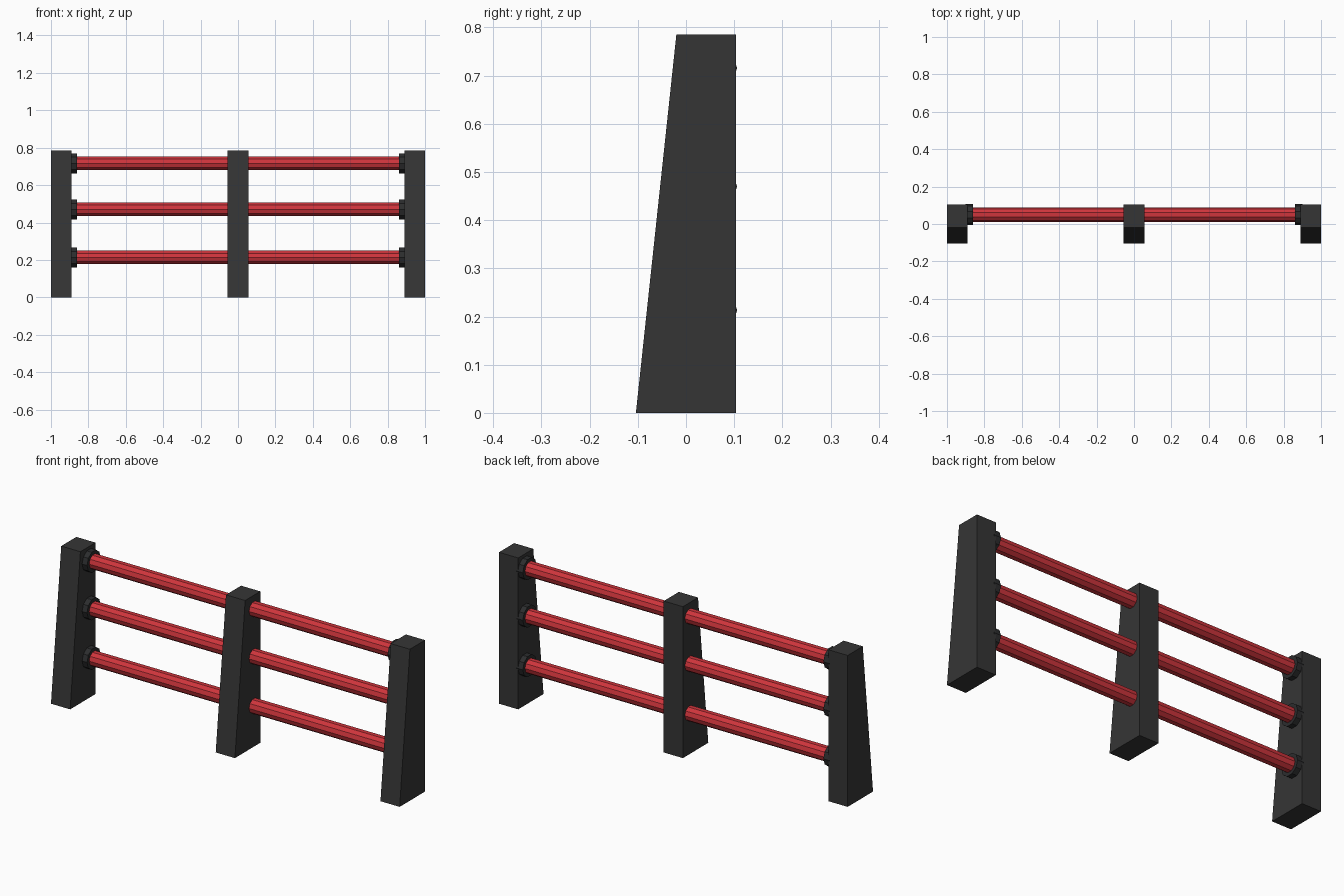
import bpy
import math

default = bpy.data.objects.get("Cube")
if default:
    bpy.data.objects.remove(default, do_unlink=True)


def material(name, colour):
    mat = bpy.data.materials.new(name)
    mat.use_nodes = True
    mat.diffuse_color = colour
    mat.node_tree.nodes["Principled BSDF"].inputs["Base Color"].default_value = colour
    return mat


charcoal = material("charcoal", (0.036, 0.036, 0.036, 1))
dark_grey = material("dark grey", (0.025, 0.026, 0.027, 1))
red = material("red", (0.62, 0.035, 0.045, 1))

# Shared layout
POST_HALF = 0.055
POST_X = 1 - POST_HALF
RAIL_Y = 0.05
RAIL_HEIGHTS = {"lower": 0.213, "middle": 0.47, "upper": 0.716}


def extrude_x(name, profile, x0, x1, mat):
    """Solid prism with a (y, z) profile running along x."""
    n = len(profile)
    verts = [(x, y, z) for x in (x0, x1) for y, z in profile]
    faces = [tuple(reversed(range(n))), tuple(range(n, 2 * n))]
    faces += [(i, (i + 1) % n, (i + 1) % n + n, i + n) for i in range(n)]
    mesh = bpy.data.meshes.new(name)
    mesh.from_pydata(verts, [], faces)
    mesh.materials.append(mat)
    obj = bpy.data.objects.new(name, mesh)
    bpy.context.collection.objects.link(obj)
    return obj


def ring(radius, z, sides=10):
    """Polygon around a rail axis, with a corner facing the front."""
    angles = [2 * math.pi * i / sides for i in range(sides)]
    return [(RAIL_Y + radius * math.cos(a), z + radius * math.sin(a)) for a in angles]


# Posts: upright back, front leaning back towards the top
post_profile = [(-0.104, 0), (0.104, 0), (0.104, 0.785), (-0.02, 0.785)]
for side, x in (("right", -POST_X), ("middle", 0), ("left", POST_X)):
    extrude_x(side + "_post", post_profile, x - POST_HALF, x + POST_HALF, charcoal)

# Rails pass through the middle post and end in collars on the outer posts
for level, z in RAIL_HEIGHTS.items():
    extrude_x(level + "_rail", ring(0.038, z), -0.9, 0.9, red)
    for side, s in (("right", -1), ("left", 1)):
        x0, x1 = sorted((s * 0.862, s * 0.9))
        extrude_x(f"{level}_{side}_collar", ring(0.056, z), x0, x1, dark_grey)
